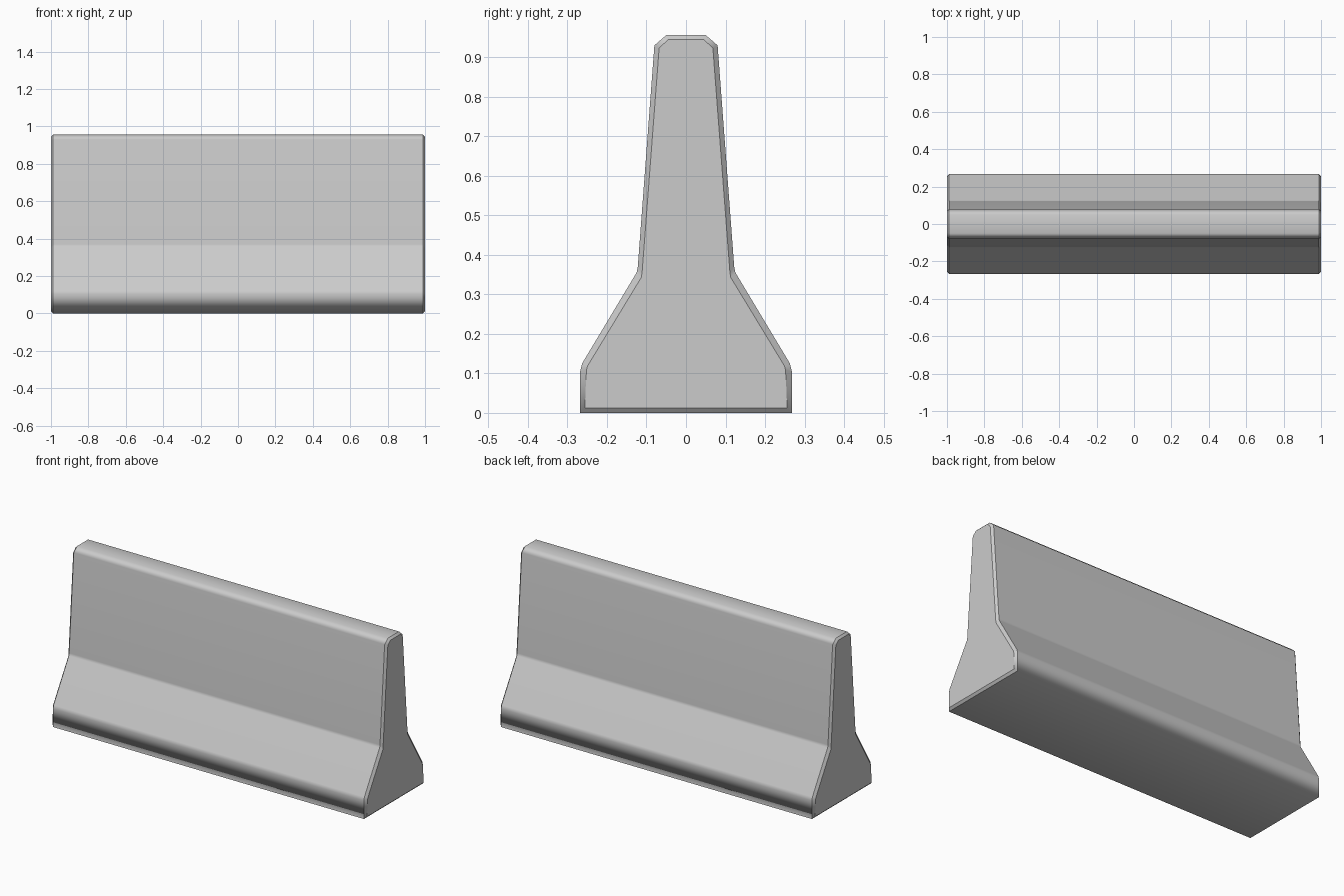
import bpy, bmesh

cube = bpy.data.objects.get("Cube")
if cube:
    bpy.data.objects.remove(cube, do_unlink=True)

# Half profiles (y, z) from base to crown: full body, and the smaller end cap
BODY = [(0.268, 0), (0.268, 0.105), (0.263, 0.125), (0.125, 0.355), (0.122, 0.37),
        (0.08, 0.93), (0.05, 0.956)]
CAP = [(0.256, 0.012), (0.252, 0.108), (0.249, 0.119), (0.113, 0.343), (0.111, 0.357),
       (0.068, 0.923), (0.045, 0.945)]


def ring(bm, half, x):
    outline = half + [(-y, z) for y, z in reversed(half)]
    return [bm.verts.new((x, y, z)) for y, z in outline]


# Concrete colour
concrete = bpy.data.materials.new("concrete_grey")
concrete.use_nodes = True
colour = (0.6, 0.6, 0.6, 1)
concrete.diffuse_color = colour
concrete.node_tree.nodes["Principled BSDF"].inputs["Base Color"].default_value = colour

# Barrier body: profile swept along x with chamfered ends
bm = bmesh.new()
rings = [ring(bm, CAP, -1), ring(bm, BODY, -0.988), ring(bm, BODY, 0.988), ring(bm, CAP, 1)]
for a, b in zip(rings, rings[1:]):
    for i in range(len(a)):
        j = (i + 1) % len(a)
        bm.faces.new((a[i], a[j], b[j], b[i]))
bm.faces.new(rings[0])
bm.faces.new(rings[-1])
bmesh.ops.recalc_face_normals(bm, faces=bm.faces)

# Long surfaces blend smoothly, end chamfers stay crisp
for f in bm.faces:
    f.smooth = True
for e in bm.edges:
    e.smooth = abs(e.verts[0].co.x - e.verts[1].co.x) > 0.001

mesh = bpy.data.meshes.new("barrier_body")
bm.to_mesh(mesh)
bm.free()
mesh.materials.append(concrete)
body = bpy.data.objects.new("barrier_body", mesh)
bpy.context.collection.objects.link(body)
weighted = body.modifiers.new("weighted_normals", "WEIGHTED_NORMAL")
weighted.keep_sharp = True
